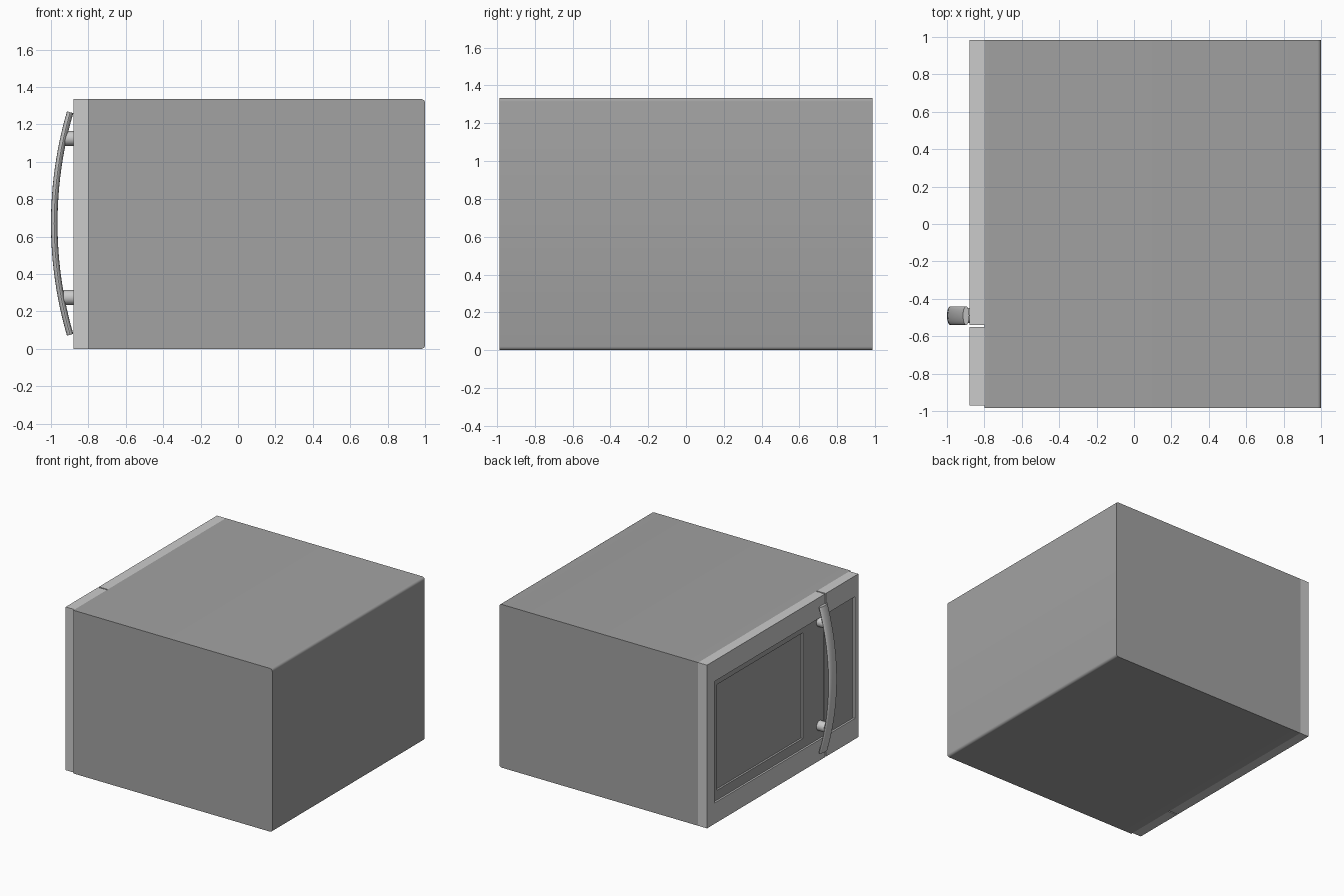
import bpy, bmesh, math
from mathutils import Vector

if "Cube" in bpy.data.objects:
    bpy.data.objects.remove(bpy.data.objects["Cube"])


def material(name, v):
    m = bpy.data.materials.new(name)
    m.use_nodes = True
    m.diffuse_color = (v, v, v, 1)
    m.node_tree.nodes["Principled BSDF"].inputs["Base Color"].default_value = (v, v, v, 1)
    return m


GREY = material("mid grey", 0.36)
SILVER = material("light silver", 0.60)


def finish(name, bm, mat, smooth=False):
    bmesh.ops.recalc_face_normals(bm, faces=bm.faces[:])
    me = bpy.data.meshes.new(name)
    bm.to_mesh(me)
    bm.free()
    me.materials.append(mat)
    ob = bpy.data.objects.new(name, me)
    bpy.context.collection.objects.link(ob)
    if smooth:
        bpy.ops.object.select_all(action='DESELECT')
        ob.select_set(True)
        bpy.context.view_layer.objects.active = ob
        bpy.ops.object.shade_smooth_by_angle(angle=math.radians(40))
    return ob


def prism(outline, x0, x1):
    """Extrude a (y, z) outline from x0 to x1; returns the bmesh and its x0 face."""
    bm = bmesh.new()
    face = bm.faces.new([bm.verts.new((x0, y, z)) for y, z in outline])
    out = bmesh.ops.extrude_face_region(bm, geom=[face], use_keep_orig=True)
    for v in out["geom"]:
        if isinstance(v, bmesh.types.BMVert):
            v.co.x = x1
    bmesh.ops.recalc_face_normals(bm, faces=bm.faces[:])
    return bm, face


def rect(y0, y1, z0, z1):
    return [(y0, z0), (y1, z0), (y1, z1), (y0, z1)]


H = 1.335                     # overall height
FRONT, BACK = -0.88, -0.80    # door thickness range along x
PANEL = -0.865                # recessed panel surface
Z0, Z1 = 0.17, 1.165          # recess height range

# Cabinet, with the two horizontal rear edges rounded
bm, _ = prism(rect(-0.985, 0.985, 0, H), BACK, 1.0)
rear = [e for e in bm.edges
        if all(v.co.x > 0.99 for v in e.verts) and abs(e.verts[0].co.z - e.verts[1].co.z) < 0.01]
bmesh.ops.bevel(bm, geom=rear, offset=0.02, segments=4, profile=0.5, affect='EDGES')
finish("cabinet", bm, GREY, True)


# C-shaped surrounds, open towards the gap between door and controls
def surround(name, outer, inner, gap):
    outline = [(gap, 0), (outer, 0), (outer, H), (gap, H),
               (gap, Z1), (inner, Z1), (inner, Z0), (gap, Z0)]
    bm, _ = prism(outline, FRONT, BACK)
    finish(name, bm, SILVER)


surround("door_frame", 0.985, 0.89, -0.54)
surround("control_frame", -0.97, -0.926, -0.55)

# Door panel with a sunken window
bm, face = prism(rect(-0.54, 0.89, Z0, Z1), PANEL, BACK)
bmesh.ops.inset_region(bm, faces=[face], thickness=0.05)
mid = face.calc_center_median()
for v in face.verts:
    v.co.y = 0.835 if v.co.y > mid.y else -0.275
    v.co.z = 1.115 if v.co.z > mid.z else 0.25
bmesh.ops.inset_region(bm, faces=[face], thickness=0.002)
for v in face.verts:
    v.co.x += 0.015
finish("door_panel", bm, GREY)

# Control panel
bm, _ = prism(rect(-0.926, -0.55, Z0, Z1), PANEL, BACK)
finish("control_panel", bm, GREY)

# Bowed handle: an elliptical section swept along an arc
HY, HZ, R, SEG, SIDES = -0.49, 0.67, 2.125, 24, 24
half = math.asin(0.595 / R)
bm = bmesh.new()
rings = []
for i in range(SEG + 1):
    a = -half + 2 * half * i / SEG
    out = Vector((-math.cos(a), 0, math.sin(a)))
    centre = Vector((-0.9825 + R, HY, HZ)) + out * R
    ring = []
    for j in range(SIDES):
        t = 2 * math.pi * j / SIDES
        ring.append(bm.verts.new(centre + out * 0.0175 * math.cos(t)
                                 + Vector((0, 0.05 * math.sin(t), 0))))
    rings.append(ring)
for a, b in zip(rings, rings[1:]):
    for j in range(SIDES):
        k = (j + 1) % SIDES
        bm.faces.new((a[j], a[k], b[k], b[j]))
bm.faces.new(rings[0])
bm.faces.new(rings[-1])
finish("handle", bm, SILVER, True)

# Round posts holding the handle
for name, z in (("lower_handle_post", 0.275), ("upper_handle_post", 1.125)):
    circle = [(HY + 0.04 * math.cos(2 * math.pi * i / 20),
               z + 0.04 * math.sin(2 * math.pi * i / 20)) for i in range(20)]
    bm, _ = prism(circle, -0.932, FRONT + 0.02)
    finish(name, bm, SILVER, True)
